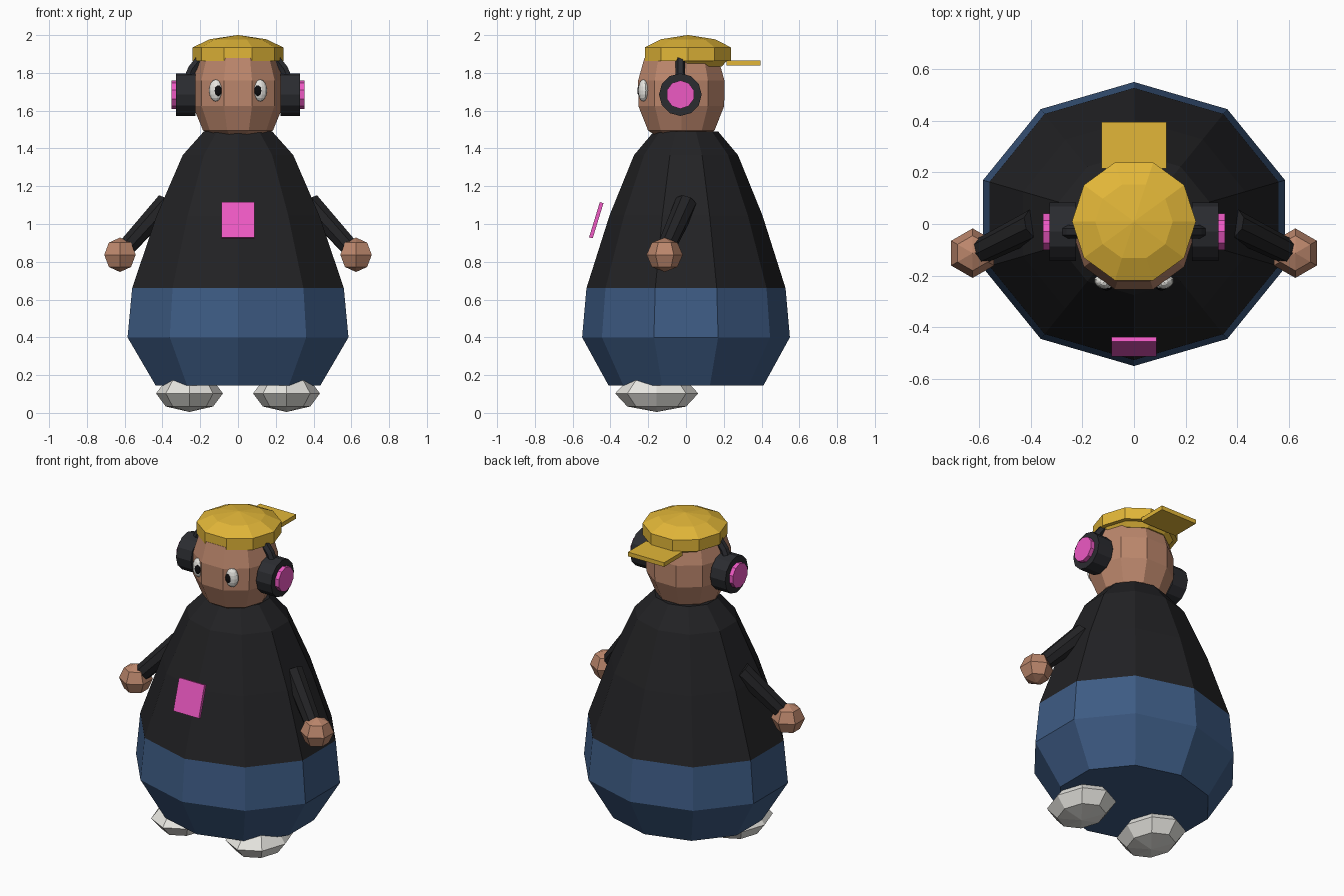
import bpy, bmesh, math
from mathutils import Vector, Matrix

if "Cube" in bpy.data.objects:
    bpy.data.objects.remove(bpy.data.objects["Cube"])


def material(name, rgb):
    m = bpy.data.materials.new(name)
    m.diffuse_color = (*rgb, 1)
    m.use_nodes = True
    m.node_tree.nodes["Principled BSDF"].inputs["Base Color"].default_value = m.diffuse_color
    return m


BLACK = material("black_cloth", (0.016, 0.016, 0.018))
DARK = material("dark_plastic", (0.024, 0.025, 0.03))
DENIM = material("denim", (0.047, 0.105, 0.23))
SKIN = material("skin", (0.50, 0.24, 0.15))
GOLD = material("gold", (0.76, 0.47, 0.04))
PINK = material("pink", (0.85, 0.10, 0.55))
WHITE = material("white", (0.80, 0.79, 0.75))
INK = material("ink", (0.004, 0.004, 0.005))


def finish(bm, name, mat, matrix=Matrix()):
    bmesh.ops.transform(bm, matrix=matrix, verts=bm.verts)
    bmesh.ops.recalc_face_normals(bm, faces=bm.faces)
    me = bpy.data.meshes.new(name)
    bm.to_mesh(me)
    bm.free()
    me.materials.append(mat)
    ob = bpy.data.objects.new(name, me)
    bpy.context.collection.objects.link(ob)
    return ob


def lathe(name, profile, mat, sides=10, phase=0.0, sx=1.0, y=0.0):
    """Closed faceted solid from (radius, z) rings."""
    bm = bmesh.new()
    rings = []
    for r, z in profile:
        rings.append([bm.verts.new((sx * r * math.cos(phase + math.tau * i / sides),
                                    y + r * math.sin(phase + math.tau * i / sides), z))
                      for i in range(sides)])
    for a, b in zip(rings, rings[1:]):
        for i in range(sides):
            j = (i + 1) % sides
            bm.faces.new((a[i], a[j], b[j], b[i]))
    bm.faces.new(rings[0][::-1])
    bm.faces.new(rings[-1])
    return finish(bm, name, mat)


def ball(name, center, radii, mat, segs, rings, rot=0.0):
    bm = bmesh.new()
    bmesh.ops.create_uvsphere(bm, u_segments=segs, v_segments=rings, radius=1)
    m = Matrix.Translation(center) @ Matrix.Rotation(rot, 4, 'Z') @ Matrix.Diagonal((*radii, 1))
    return finish(bm, name, mat, m)


def rod(name, a, b, r1, r2, sides, mat):
    a, b = Vector(a), Vector(b)
    bm = bmesh.new()
    bmesh.ops.create_cone(bm, cap_ends=True, segments=sides, radius1=r1, radius2=r2,
                          depth=(b - a).length)
    q = (b - a).to_track_quat('Z', 'Y').to_matrix().to_4x4()
    return finish(bm, name, mat, Matrix.Translation((a + b) / 2) @ q)


def box(name, center, size, mat, rx=0.0):
    bm = bmesh.new()
    bmesh.ops.create_cube(bm, size=1)
    m = Matrix.Translation(center) @ Matrix.Rotation(rx, 4, 'X') @ Matrix.Diagonal((*size, 1))
    return finish(bm, name, mat, m)


# Body: trousers and pullover share the same ten-sided outline
Q = math.pi / 2
lathe("trousers", [(0.41, 0.145), (0.55, 0.40), (0.527, 0.66)], DENIM, phase=Q, sx=1.118)
lathe("pullover", [(0.527, 0.66), (0.405, 1.045), (0.275, 1.365), (0.17, 1.49)],
      BLACK, phase=Q, sx=1.118)
box("chest_patch", (0, -0.475, 1.02), (0.176, 0.02, 0.195), PINK, math.radians(-17))

# Head
lathe("head", [(0.12, 1.455), (0.185, 1.495), (0.239, 1.625), (0.24, 1.76), (0.205, 1.88)],
      SKIN, y=-0.025)

# Cap worn backwards
lathe("cap", [(0.19, 1.835), (0.215, 1.862), (0.24, 1.863), (0.24, 1.935),
              (0.15, 1.978), (0.004, 2.0)], GOLD, y=0.01)
box("cap_brim", (0, 0.305, 1.853), (0.25, 0.18, 0.026), GOLD)

# Headphone band: arc swept over the head
curve = bpy.data.curves.new("headphone_band", 'CURVE')
curve.dimensions = '3D'
curve.bevel_depth = 0.026
curve.bevel_resolution = 1
sp = curve.splines.new('POLY')
N = 12
sp.points.add(N)
for i, p in enumerate(sp.points):
    t = math.pi * i / N
    p.co = (0.28 * math.cos(t), -0.03, 1.685 + 0.272 * math.sin(t), 1)
for s in (sp,):
    s.use_smooth = False
curve.materials.append(DARK)
bpy.context.collection.objects.link(bpy.data.objects.new("headphone_band", curve))

# Paired parts
for s, side in ((-1, "left"), (1, "right")):
    rod(f"ear_cup_{side}", (s * 0.225, -0.03, 1.685), (s * 0.328, -0.03, 1.685),
        0.113, 0.113, 12, DARK)
    rod(f"ear_cap_{side}", (s * 0.31, -0.03, 1.685), (s * 0.353, -0.03, 1.685),
        0.075, 0.075, 10, PINK)
    ball(f"eye_{side}", (s * 0.118, -0.226, 1.707), (0.038, 0.026, 0.058), WHITE, 12, 8,
         s * math.radians(20))
    ball(f"pupil_{side}", (s * 0.106, -0.245, 1.706), (0.021, 0.013, 0.03), INK, 10, 6)
    rod(f"arm_{side}", (s * 0.38, 0.0, 1.11), (s * 0.592, -0.105, 0.875), 0.06, 0.05, 8, BLACK)
    ball(f"hand_{side}", (s * 0.625, -0.113, 0.837), (0.096, 0.096, 0.091), SKIN, 6, 4)
    ball(f"shoe_{side}", (s * 0.257, -0.155, 0.103), (0.177, 0.22, 0.098), WHITE, 8, 4)
